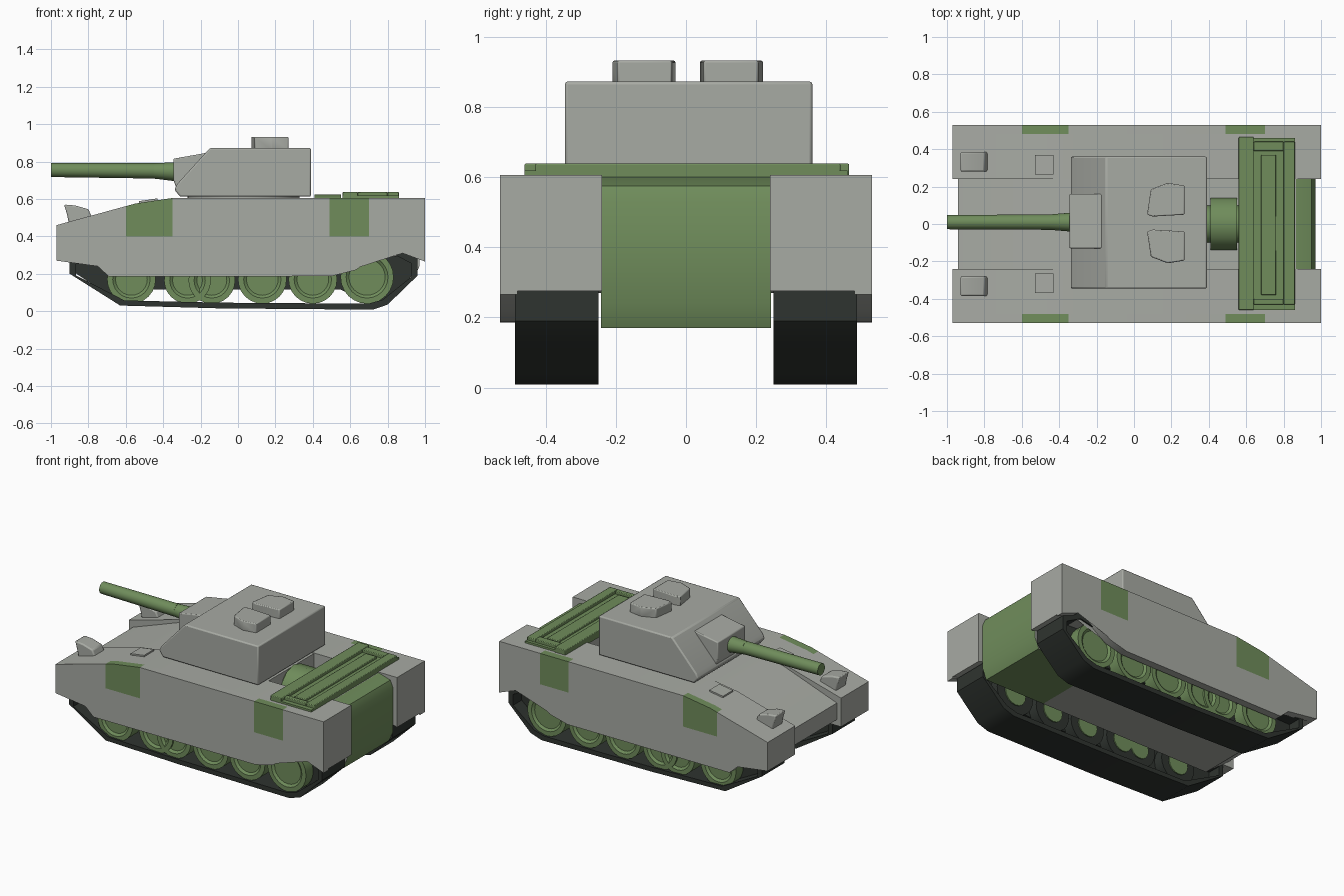
import bpy, bmesh, math
from mathutils import Matrix, Vector

if "Cube" in bpy.data.objects:
    bpy.data.objects.remove(bpy.data.objects["Cube"])


def mat(name, c):
    m = bpy.data.materials.new(name)
    m.diffuse_color = (*c, 1)
    m.use_nodes = True
    m.node_tree.nodes["Principled BSDF"].inputs["Base Color"].default_value = m.diffuse_color
    return m


GREY = mat("armour grey", (0.39, 0.405, 0.37))
GREEN = mat("olive green", (0.16, 0.265, 0.105))
DARK = mat("track black", (0.028, 0.034, 0.029))


def finish(name, bm, mats, rule=None, bevel=0):
    bmesh.ops.recalc_face_normals(bm, faces=bm.faces)
    if rule:
        for f in bm.faces:
            f.material_index = int(rule(f.calc_center_median()))
    me = bpy.data.meshes.new(name)
    bm.to_mesh(me)
    bm.free()
    for m in mats:
        me.materials.append(m)
    ob = bpy.data.objects.new(name, me)
    bpy.context.collection.objects.link(ob)
    if bevel:
        b = ob.modifiers.new("bevel", 'BEVEL')
        b.width = bevel
        b.segments = 2
    bpy.ops.object.select_all(action='DESELECT')
    ob.select_set(True)
    bpy.context.view_layer.objects.active = ob
    bpy.ops.object.shade_smooth_by_angle(angle=math.radians(35))
    return ob


def prism(pts, a, b, axis='Y'):
    """Extrude a profile (x,z) along y, or (x,y) along z."""
    bm = bmesh.new()
    put = (lambda p, t: (p[0], t, p[1])) if axis == 'Y' else (lambda p, t: (p[0], p[1], t))
    lo = [bm.verts.new(put(p, a)) for p in pts]
    hi = [bm.verts.new(put(p, b)) for p in pts]
    bm.faces.new(lo)
    bm.faces.new(hi[::-1])
    n = len(pts)
    for i in range(n):
        j = (i + 1) % n
        bm.faces.new((lo[i], lo[j], hi[j], hi[i]))
    return bm


def box(name, x0, x1, y0, y1, z0, z1, m, bevel=0):
    return finish(name, prism([(x0, z0), (x1, z0), (x1, z1), (x0, z1)], y0, y1), [m], bevel=bevel)


def cyl(p, q, r1, r2, seg=24):
    p, q = Vector(p), Vector(q)
    d = q - p
    bm = bmesh.new()
    M = Matrix.Translation((p + q) / 2) @ d.to_track_quat('Z', 'Y').to_matrix().to_4x4()
    bmesh.ops.create_cone(bm, cap_ends=True, segments=seg, radius1=r1, radius2=r2, depth=d.length, matrix=M)
    return bm


# central hull with recessed engine bay; green rear plate wraps under the belly
hull = [(-0.94, 0.31), (-0.94, 0.42), (-0.55, 0.56), (-0.35, 0.602), (0.39, 0.602), (0.39, 0.5), (0.57, 0.5),
        (0.57, 0.6), (0.865, 0.6), (0.95, 0.575), (0.97, 0.53), (0.97, 0.24), (0.94, 0.17), (0.5, 0.17),
        (-0.76, 0.17)]
finish("central_hull", prism(hull, -0.242, 0.242), [GREY, GREEN],
       lambda c: abs(c.y) < 0.2 and (c.x > 0.865 or (c.x > 0.6 and c.z < 0.2)))

top = [(-0.97, 0.46), (-0.55, 0.575), (-0.35, 0.605), (1.0, 0.605)]
body = [(-0.97, 0.27)] + top + [(1.0, 0.275), (0.9, 0.3), (0.8, 0.3), (0.7, 0.29), (-0.8, 0.27)]
skirt = [(-0.97, 0.27)] + top + [(1.0, 0.265), (0.88, 0.31), (0.8, 0.38), (0.77, 0.32), (0.63, 0.22),
                                 (0.5, 0.187), (-0.69, 0.185), (-0.75, 0.24)]
loop = [(-0.9, 0.275), (-0.9, 0.2), (-0.63, 0.03), (-0.1, 0.015), (0.72, 0.008), (0.8, 0.035),
        (0.96, 0.19), (0.96, 0.28), (0.85, 0.35), (0.7, 0.31)]
web = [(-0.88, 0.27), (-0.88, 0.21), (-0.62, 0.04), (-0.5, 0.115), (0.55, 0.115), (0.72, 0.03),
       (0.79, 0.05), (0.94, 0.2), (0.94, 0.29), (0.7, 0.3)]
wheels = [(-0.57, 0.13), (-0.27, 0.125), (-0.14, 0.125), (0.13, 0.13), (0.4, 0.13), (0.69, 0.142)]

for s, side in ((1, "left"), (-1, "right")):
    # sponson over the tracks
    finish(f"sponson_{side}", prism(body, s * 0.24, s * 0.48), [GREY])

    # side skirt with two painted patches cut into it
    bm = prism(skirt, s * 0.48, s * 0.53)
    bmesh.ops.triangulate(bm, faces=bm.faces[:])
    for co, no in [((x, 0, 0), (1, 0, 0)) for x in (-0.6, -0.35, 0.49, 0.7)] + [((0, 0, 0.4), (0, 0, 1))]:
        bmesh.ops.bisect_plane(bm, geom=bm.verts[:] + bm.edges[:] + bm.faces[:], dist=1e-5,
                               plane_co=co, plane_no=no)
    finish(f"side_skirt_{side}", bm, [GREY, GREEN],
           lambda c: c.z > 0.4 and (-0.6 < c.x < -0.35 or 0.49 < c.x < 0.7))

    # hollow track band with a dark web behind the wheels
    bm = bmesh.new()
    inner = [(0.03 + (x - 0.03) * 0.965, 0.16 + (z - 0.16) * 0.79) for x, z in loop]
    rings = [[bm.verts.new((x, s * y, z)) for x, z in ps]
             for ps, y in ((loop, 0.25), (loop, 0.488), (inner, 0.488), (inner, 0.25))]
    n = len(loop)
    for k in range(4):
        a, b = rings[k], rings[(k + 1) % 4]
        for i in range(n):
            j = (i + 1) % n
            bm.faces.new((a[i], a[j], b[j], b[i]))
    finish(f"track_{side}", bm, [DARK])
    finish(f"track_web_{side}", prism(web, s * 0.34, s * 0.4), [DARK])

    # road wheels: green dished outside, dark inside with green hub
    for i, (x, r) in enumerate(wheels):
        z = r + 0.04
        bm = cyl((x, s * 0.37, z), (x, s * 0.475, z), r, r)
        cap = [f for f in bm.faces if abs(f.calc_center_median().y) > 0.474]
        bmesh.ops.inset_region(bm, faces=cap, thickness=0.03)
        bmesh.ops.inset_region(bm, faces=cap, thickness=0.015, depth=-0.012)
        finish(f"wheel_{side}_{i}", bm, [GREEN])
        finish(f"wheel_inner_{side}_{i}", cyl((x, s * 0.275, z), (x, s * 0.37, z), r * 0.97, r * 0.97), [DARK])
        finish(f"wheel_hub_{side}_{i}", cyl((x, s * 0.268, z), (x, s * 0.3, z), r * 0.55, r * 0.55, 16), [GREEN])

    # headlight guards on the bow
    lamp = [(-0.9, 0.45), (-0.915, 0.52), (-0.93, 0.57), (-0.87, 0.565), (-0.8, 0.545), (-0.775, 0.49)]
    finish(f"headlight_guard_{side}", prism(lamp, s * 0.28, s * 0.385), [GREY], bevel=0.008)
    # driver hatch
    hatch = [(-0.53, 0.56), (-0.53, 0.588), (-0.43, 0.603), (-0.43, 0.58)]
    finish(f"bow_hatch_{side}", prism(hatch, s * 0.265, s * 0.37), [GREY])
    # turret hatches
    y = 0.12 * s + 0.005
    cup = [(0.07, y - s * 0.075), (0.10, y - s * 0.085), (0.27, y - s * 0.075), (0.27, y + s * 0.08),
           (0.18, y + s * 0.095), (0.09, y + s * 0.06)]
    finish(f"turret_hatch_{side}", prism(cup, 0.86, 0.932, 'Z'), [GREY], bevel=0.006)

# turret
shell = [(-0.31, 0.612), (-0.34, 0.65), (-0.325, 0.68), (-0.15, 0.872), (0.39, 0.872), (0.39, 0.612)]
finish("turret", prism(shell, -0.345, 0.36), [GREY], bevel=0.008)
finish("turret_ring", cyl((0.03, 0, 0.59), (0.03, 0, 0.63), 0.3, 0.3, 32), [GREY])
mantlet = [(-0.33, 0.66), (-0.345, 0.7), (-0.345, 0.815), (-0.16, 0.848), (-0.16, 0.66)]
finish("gun_mantlet", prism(mantlet, -0.13, 0.16), [GREY], bevel=0.006)

# gun barrel
finish("gun_barrel", cyl((-1.0, 0.01, 0.755), (-0.45, 0.01, 0.75), 0.038, 0.041), [GREEN])
finish("gun_sleeve", cyl((-0.45, 0.01, 0.75), (-0.32, 0.01, 0.745), 0.041, 0.052), [GREEN])

# engine sunk in its bay
finish("engine_drum", cyl((0.38, 0, 0.5), (0.57, 0, 0.5), 0.1, 0.1), [GREEN])
finish("engine_collar", cyl((0.41, 0, 0.48), (0.55, 0, 0.48), 0.145, 0.145, 12), [GREEN])

# rear deck with raised frame
box("deck_plate", 0.56, 0.86, -0.46, 0.46, 0.59, 0.618, GREEN)
for i, (x0, x1, y0, y1) in enumerate([(0.56, 0.64, -0.46, 0.465), (0.8, 0.86, -0.43, 0.44),
                                      (0.64, 0.8, 0.39, 0.44), (0.64, 0.8, -0.43, -0.4)]):
    box(f"deck_rail_{i}", x0, x1, y0, y1, 0.6, 0.638, GREEN, 0.004)
box("deck_grille_bar", 0.68, 0.76, -0.38, 0.37, 0.6, 0.632, GREEN, 0.004)
